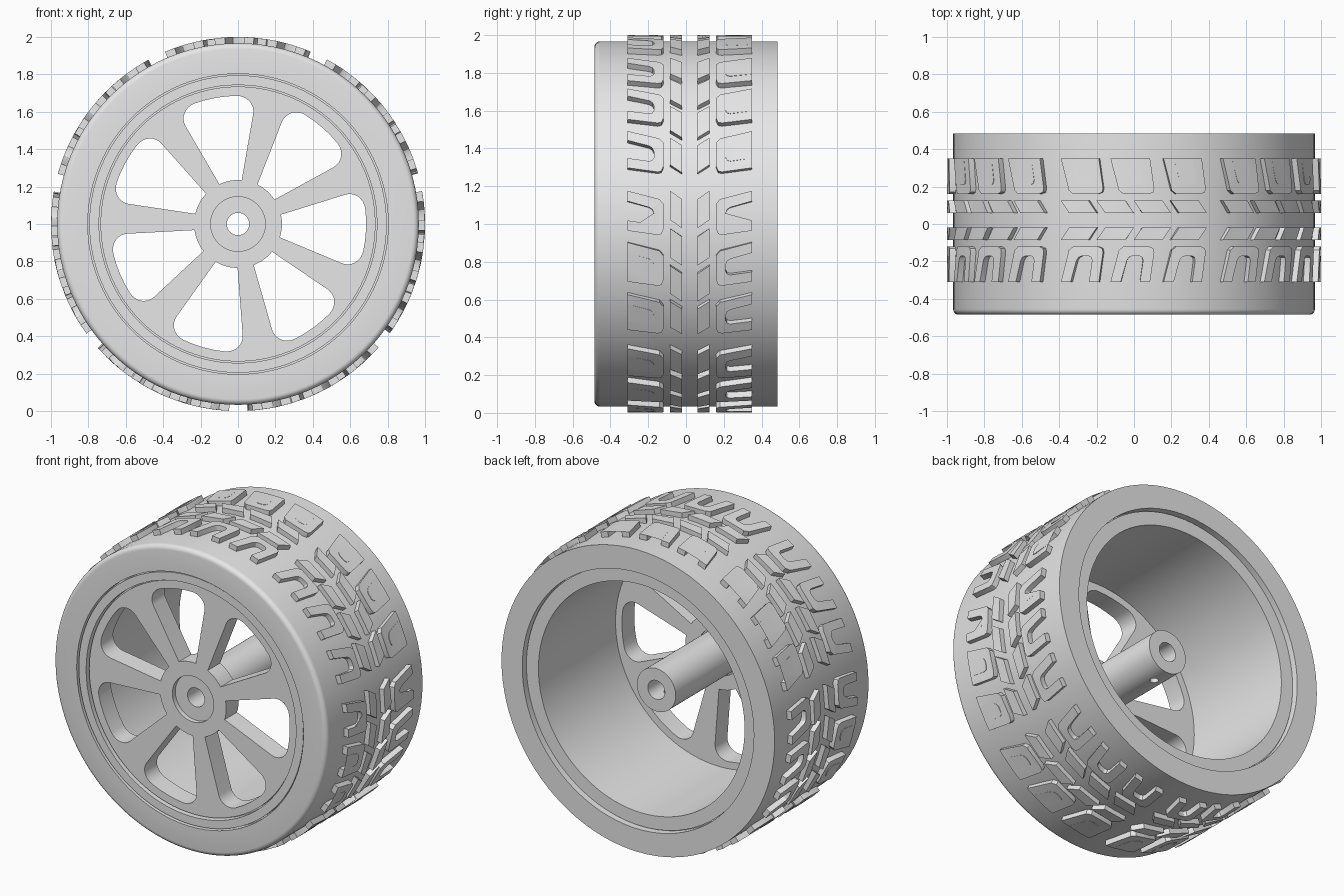
import bpy, bmesh, math
from math import cos, sin, radians, pi

if "Cube" in bpy.data.objects:
    bpy.data.objects.remove(bpy.data.objects["Cube"])

grey = bpy.data.materials.new("light_grey")
grey.diffuse_color = (0.8, 0.8, 0.8, 1)
grey.use_nodes = True
grey.node_tree.nodes["Principled BSDF"].inputs["Base Color"].default_value = grey.diffuse_color
PITCH = 2 * pi / 7


def polar(r, a, y):
    """Point on the wheel at radius r, angle a about the axle."""
    return (r * cos(a), y, 1 + r * sin(a))


def finish(obj, angle=35):
    obj.data.materials.clear()
    obj.data.materials.append(grey)
    bpy.ops.object.select_all(action='DESELECT')
    obj.select_set(True)
    bpy.context.view_layer.objects.active = obj
    bpy.ops.object.shade_smooth_by_angle(angle=radians(angle))
    return obj


def mesh_object(name, bm):
    bmesh.ops.recalc_face_normals(bm, faces=bm.faces)
    me = bpy.data.meshes.new(name)
    bm.to_mesh(me)
    bm.free()
    obj = bpy.data.objects.new(name, me)
    bpy.context.collection.objects.link(obj)
    return obj


def lathe(name, profile, n=96):
    """Spin a closed (radius, y) profile about the axle."""
    bm = bmesh.new()
    rings = [[bm.verts.new(polar(r, 2 * pi * i / n, y)) for r, y in profile]
             for i in range(n)]
    m = len(profile)
    for i in range(n):
        a, b = rings[i], rings[(i + 1) % n]
        for j in range(m):
            k = (j + 1) % m
            bm.faces.new((a[j], a[k], b[k], b[j]))
    return finish(mesh_object(name, bm))


# Tyre with a rounded front shoulder and a square back edge
shoulder = [(0.937 + 0.03 * sin(t * pi / 10), -0.455 - 0.03 * cos(t * pi / 10))
            for t in range(6)]
lathe("tyre", [(0.803, -0.43), (0.803, -0.485)] + shoulder +
      [(0.967, 0.485), (0.82, 0.485), (0.82, 0.44), (0.803, 0.44)])

# Rim barrel with a front lip
lathe("rim_barrel", [(0.795, -0.475), (0.743, -0.475), (0.743, -0.43), (0.73, -0.43),
                     (0.73, 0.45), (0.815, 0.45), (0.815, -0.435), (0.795, -0.435)])

# Axle sleeve, recessed at the front of the hub
sleeve = lathe("axle_sleeve", [(0.06, -0.425), (0.15, -0.425), (0.15, -0.34),
                               (0.137, -0.34), (0.137, 0.30), (0.06, 0.30)], 64)

# Set screw hole on the underside of the sleeve
bm = bmesh.new()
bmesh.ops.create_cone(bm, cap_ends=True, segments=20, radius1=0.025, radius2=0.025, depth=0.2)
cutter = mesh_object("screw_hole_cutter", bm)
cutter.location = (0, 0.18, 0.88)
cutter.hide_render = True
cutter.hide_set(True)
cut = sleeve.modifiers.new("screw_hole", 'BOOLEAN')
cut.operation = 'DIFFERENCE'
cut.object = cutter

# Spoked disc: a flat outline with a hub hole and seven windows
curve = bpy.data.curves.new("spoke_disc", 'CURVE')
curve.dimensions = '2D'
curve.fill_mode = 'BOTH'
curve.extrude = 0.0625


def add_loop(points):
    """Add a closed loop of (radius, angle) points."""
    s = curve.splines.new('POLY')
    s.points.add(len(points) - 1)
    for p, (r, a) in zip(s.points, points):
        p.co = (r * cos(a), r * sin(a), 0, 1)
    s.use_cyclic_u = True


for radius in (0.735, 0.146):
    add_loop([(radius, 2 * pi * i / 96) for i in range(96)])

half = [(0.235, a) for a in (0, 5, 10, 15)]
half += [(0.595 + 0.09 * sin(t * pi / 16), 9.5 + 8.5 * cos(t * pi / 16)) for t in range(9)]
half += [(0.685, 5), (0.685, 0)]
window = half + [(r, -a) for r, a in reversed(half[1:-1])]
for k in range(7):
    add_loop([(r, radians(a - 2.7) + k * PITCH) for r, a in window])

disc = bpy.data.objects.new("spoke_disc", curve)
bpy.context.collection.objects.link(disc)
disc.rotation_euler = (pi / 2, 0, 0)
disc.location = (0, -0.3925, 1)
bpy.ops.object.select_all(action='DESELECT')
disc.select_set(True)
bpy.context.view_layer.objects.active = disc
bpy.ops.object.convert(target='MESH')
disc = bpy.context.view_layer.objects.active
bm = bmesh.new()
bm.from_mesh(disc.data)
bmesh.ops.remove_doubles(bm, verts=bm.verts, dist=0.0002)
bmesh.ops.recalc_face_normals(bm, faces=bm.faces)
bm.to_mesh(disc.data)
bm.free()
finish(disc)

# Tread outlines: u runs around the tyre, v runs from the tread edge inwards
u_lug = [(0, 0), (0.045, 0.17), (0.07, 0.19), (0.205, 0.19), (0.23, 0.18), (0.235, 0.16),
         (0.212, 0), (0.158, 0), (0.175, 0.115), (0.17, 0.132), (0.155, 0.14),
         (0.12, 0.14), (0.1, 0.132), (0.088, 0.115), (0.055, 0)]
bar_lug = [(0, 0.225), (0.045, 0.29), (0.2, 0.29), (0.155, 0.225)]


def add_lug(bm, outline, start, centre, side):
    low, high = [[bm.verts.new(polar(r, centre - start - u, 0.02 + side * (0.33 - v)))
                  for u, v in outline] for r in (0.95, 1.0)]
    n = len(outline)
    caps = [bm.faces.new(low), bm.faces.new(high)]
    for i in range(n):
        j = (i + 1) % n
        bm.faces.new((low[i], low[j], high[j], high[i]))
    bmesh.ops.triangulate(bm, faces=caps)


def tread(name, outline, starts):
    bm = bmesh.new()
    for k in range(7):
        for side in (-1, 1):
            for s in starts:
                add_lug(bm, outline, s, radians(89.5) + k * PITCH, side)
    finish(mesh_object(name, bm), 25)


# Seven groups of lugs, mirrored across the tread centre
tread("outer_tread_lugs", u_lug, (-0.41, -0.135, 0.15))
tread("centre_tread_bars", bar_lug, (-0.41, -0.21, -0.01, 0.19))
